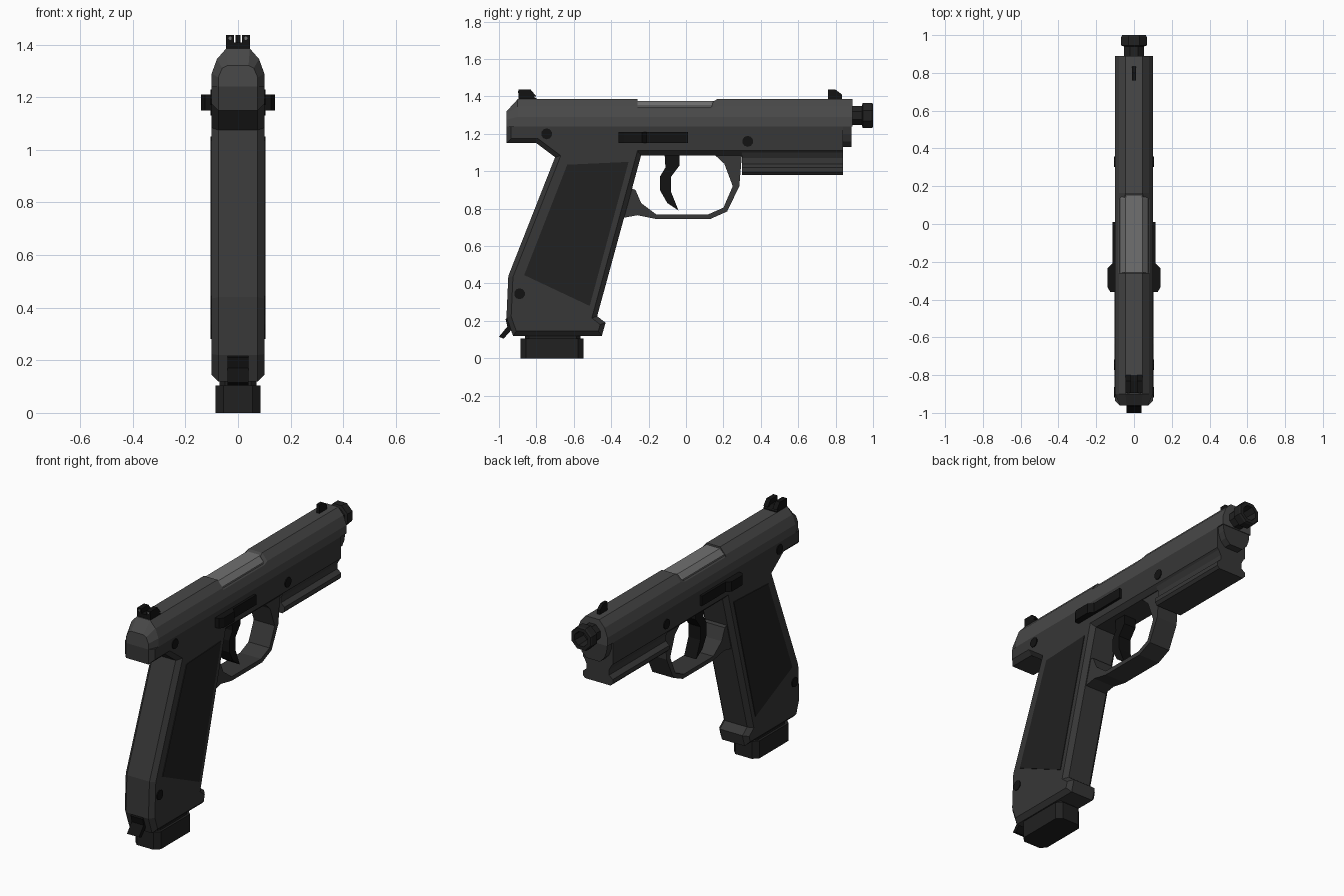
import bpy, bmesh, math

if "Cube" in bpy.data.objects:
    bpy.data.objects.remove(bpy.data.objects["Cube"])

def material(name, v):
    m = bpy.data.materials.new(name)
    m.diffuse_color = (v, v, v, 1)
    m.use_nodes = True
    m.node_tree.nodes["Principled BSDF"].inputs["Base Color"].default_value = m.diffuse_color
    return m

SLIDE = material("slide_grey", 0.065)
FRAME = material("frame_grey", 0.038)
DARK = material("dark_grey", 0.015)
BLACK = material("black", 0.006)
LIGHT = material("light_grey", 0.16)

def finish(bm, name, mat):
    bmesh.ops.recalc_face_normals(bm, faces=bm.faces)
    me = bpy.data.meshes.new(name)
    bm.to_mesh(me)
    bm.free()
    me.materials.append(mat)
    ob = bpy.data.objects.new(name, me)
    bpy.context.collection.objects.link(ob)
    return ob

def loft(name, rings, mat):
    """Join rings of (x, y, z) points and cap both ends."""
    bm = bmesh.new()
    rows = [[bm.verts.new(p) for p in r] for r in rings]
    n = len(rows[0])
    for a, b in zip(rows, rows[1:]):
        for i in range(n):
            bm.faces.new((a[i], a[(i + 1) % n], b[(i + 1) % n], b[i]))
    bm.faces.new(rows[0])
    bm.faces.new(rows[-1])
    return finish(bm, name, mat)

def section(y, half):
    """Symmetric cross-section at y from its right-hand (x, z) points."""
    return [(x, y, z) for x, z in half] + [(-x, y, z) for x, z in reversed(half)]

def side_prism(name, pts, x0, x1, mat, bevel=0, keep=lambda v: False):
    """Side profile of (y, z) points extruded in x, outline optionally chamfered."""
    bm = bmesh.new()
    a = [bm.verts.new((x0, y, z)) for y, z in pts]
    b = [bm.verts.new((x1, y, z)) for y, z in pts]
    n = len(pts)
    for i in range(n):
        j = (i + 1) % n
        bm.faces.new((a[i], a[j], b[j], b[i]))
    bm.faces.new(a)
    bm.faces.new(b)
    bmesh.ops.recalc_face_normals(bm, faces=bm.faces)
    if bevel:
        edges = [e for e in bm.edges if e.verts[0].co.x == e.verts[1].co.x
                 and not all(keep(v.co) for v in e.verts)]
        bmesh.ops.bevel(bm, geom=edges, offset=bevel, segments=1, affect='EDGES')
    return finish(bm, name, mat)

def plan_prism(name, pts, z0, z1, mat):
    return loft(name, [[(x, y, z) for x, y in pts] for z in (z0, z1)], mat)

def circle(y, z, r, n=8):
    r /= math.cos(math.pi / n)
    return [(r * math.cos((i + .5) * math.tau / n), y, z + r * math.sin((i + .5) * math.tau / n))
            for i in range(n)]

# Slide with ejection port recess and tapered rear
full = [(.10, 1.24), (.10, 1.29), (.08, 1.345), (.045, 1.385)]
low = [(.10, 1.24), (.10, 1.29), (.084, 1.334), (.05, 1.362)]
rear = [(.075, 1.24), (.075, 1.275), (.06, 1.31), (.04, 1.32)]
loft("slide", [section(-.96, rear), section(-.90, full), section(-.26, full), section(-.26, low),
               section(.13, low), section(.165, full), section(.89, full)], SLIDE)

# Chamber block showing in the port
block = [(.08, 1.32), (.075, 1.348), (.045, 1.376)]
loft("chamber_block", [section(-.258, block), section(.135, block),
                       section(.155, [(.06, 1.32), (.06, 1.348), (.04, 1.376)])], LIGHT)

# Slide nose under the barrel
nose = [(.045, 1.13), (.075, 1.16), (.09, 1.20), (.095, 1.25)]
loft("slide_nose", [section(.80, nose), section(.885, nose)], FRAME)

# Hollow octagonal barrel with thread cap
loft("barrel", [circle(y, 1.298, r) for y, r in
                ((.85, .052), (.94, .052), (.945, .068), (.99, .068),
                 (1.0, .062), (1.0, .042), (.92, .038))], DARK)

# Frame and grip
side_prism("frame_and_grip", [
    (-.96, 1.24), (-.96, 1.15), (-.80, 1.15), (-.70, 1.075), (-.95, .44), (-.96, .22),
    (-.925, .12), (-.45, .12), (-.43, .19), (-.475, .225), (-.24, 1.085), (.84, 1.085),
    (.84, 1.24)], -.10, .10, FRAME, .025, lambda v: v.z > 1.23 or v.y > .83)

# Accessory rail with side grooves
rail = [(.085, .98), (.10, .995), (.10, 1.02), (.075, 1.04), (.075, 1.07), (.09, 1.10)]
loft("accessory_rail", [section(.30, rail), section(.84, rail)], FRAME)

# Trigger guard
side_prism("trigger_guard", [
    (-.34, .75), (-.26, .765), (-.16, .745), (.13, .745), (.22, .785), (.285, .92), (.30, 1.10),
    (.14, 1.10), (.205, 1.04), (.25, .92), (.20, .805), (.12, .77), (-.16, .77), (-.24, .83),
    (-.27, .90), (-.32, .92)], -.07, .07, FRAME)

# Trigger
side_prism("trigger", [
    (-.115, 1.10), (-.035, 1.10), (-.035, 1.03), (-.08, .97), (-.08, .89), (-.04, .79),
    (-.10, .83), (-.14, .90), (-.14, .97), (-.11, 1.02)], -.04, .04, BLACK)

# Parts repeated on both sides: grip panels, levers, pins
for side, s in (("right", 1), ("left", -1)):
    side_prism(f"grip_panel_{side}", [(-.635, 1.035), (-.307, 1.05), (-.515, .28), (-.865, .445)],
               s * .09, s * .104, DARK)
    plan_prism(f"slide_lever_{side}", [(s * x, y) for x, y in (
        (.09, -.36), (.125, -.36), (.14, -.335), (.14, -.235), (.115, -.21), (.115, .01),
        (.09, .01))], 1.15, 1.21, BLACK)
    for i, (y, z) in enumerate(((-.745, 1.20), (.33, 1.16), (-.89, .345))):
        side_prism(f"pin_{side}_{i + 1}", [(y + p[0], p[2]) for p in circle(0, z, .028, 10)],
                   s * .09, s * .105, BLACK)

# Magazine neck and chamfered base
def base_outline(w, y0, y1, c):
    half = [(w - c, y0), (w, y0 + c), (w, y1 - c), (w - c, y1)]
    return half + [(-x, y) for x, y in reversed(half)]
plan_prism("magazine_neck", base_outline(.07, -.86, -.565, .02), .09, .15, DARK)
plan_prism("magazine_base", base_outline(.085, -.885, -.548, .03), 0, .105, DARK)

# Rear tang at the grip heel
side_prism("heel_tang", [(-.94, .235), (-.965, .21), (-.955, .17), (-1.0, .115), (-.975, .105),
                         (-.935, .15), (-.90, .20)], -.04, .04, BLACK)

# Sights: notched rear sight with white dots, front blade
side_prism("rear_sight_base", [(-.895, 1.38), (-.895, 1.408), (-.83, 1.408), (-.80, 1.39),
                               (-.80, 1.38)], -.045, .045, BLACK)
for side, s in (("right", 1), ("left", -1)):
    side_prism(f"rear_sight_post_{side}", [(-.895, 1.40), (-.895, 1.436), (-.83, 1.436),
                                           (-.80, 1.40)], s * .016, s * .045, BLACK)
    loft(f"rear_sight_dot_{side}", [[(x + s * .03, y, z) for x, y, z in circle(yy, 1.424, .006)]
                                    for yy in (-.897, -.88)], LIGHT)
side_prism("front_sight", [(.76, 1.38), (.76, 1.436), (.80, 1.436), (.835, 1.41), (.835, 1.38)],
           -.01, .01, BLACK)
